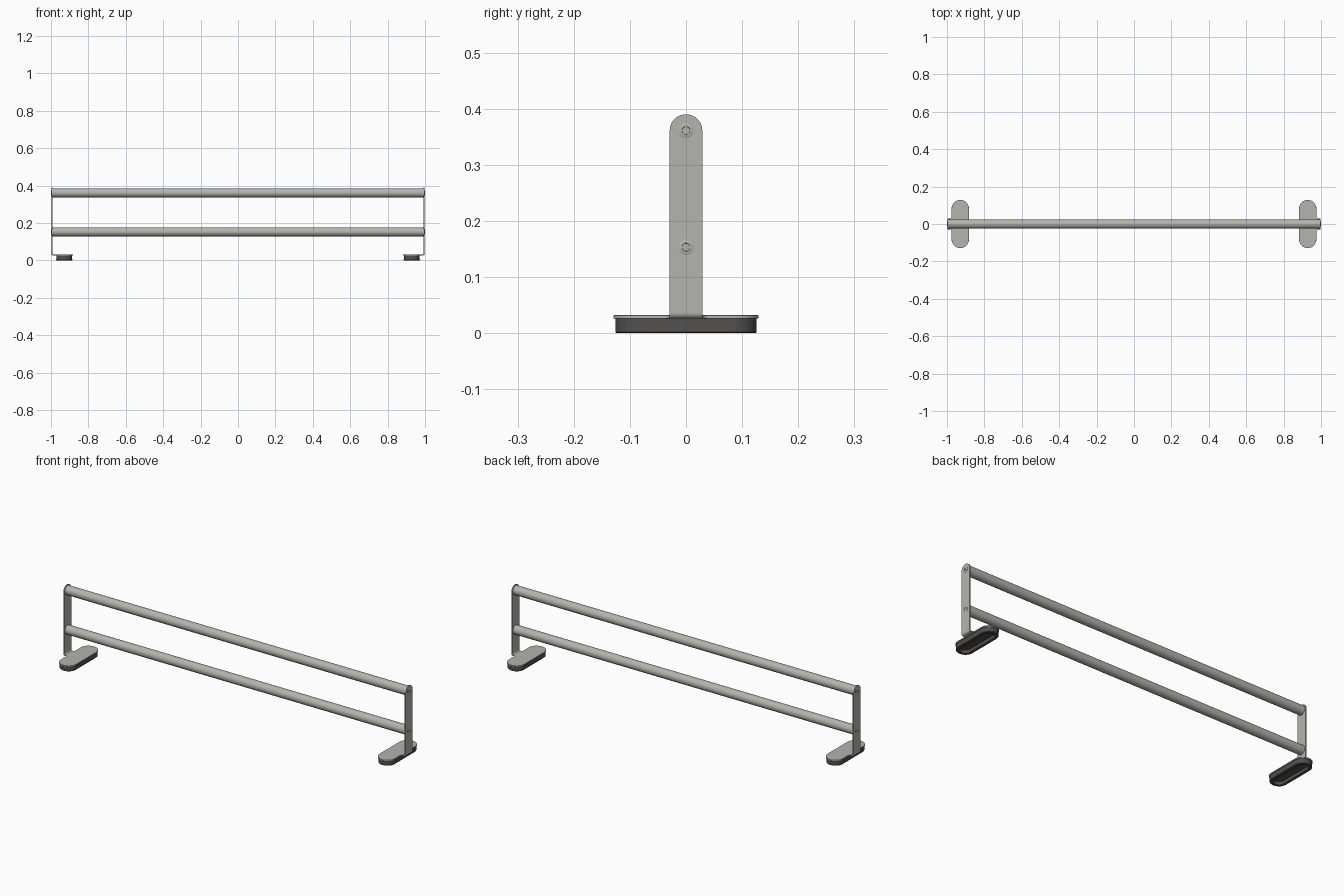
import bpy, bmesh, math
from math import sin, cos, pi
from mathutils import Vector

if "Cube" in bpy.data.objects:
    bpy.data.objects.remove(bpy.data.objects["Cube"])


def material(name, rgb):
    m = bpy.data.materials.new(name)
    m.diffuse_color = (*rgb, 1)
    m.use_nodes = True
    m.node_tree.nodes["Principled BSDF"].inputs["Base Color"].default_value = m.diffuse_color
    return m


STEEL = material("brushed steel", (0.46, 0.46, 0.42))
RUBBER = material("dark rubber", (0.085, 0.08, 0.072))


def arc(cx, cy, r, a0, a1, n=16):
    return [(cx + r * cos(a0 + (a1 - a0) * i / n), cy + r * sin(a0 + (a1 - a0) * i / n))
            for i in range(n + 1)]


def capsule(cx, r, half):
    """Slot outline in x/y, long along y."""
    return arc(cx, half - r, r, 0, pi) + arc(cx, r - half, r, pi, 2 * pi)


def finish(name, bm, mat, bevel=0):
    bmesh.ops.recalc_face_normals(bm, faces=bm.faces)
    me = bpy.data.meshes.new(name)
    bm.to_mesh(me)
    bm.free()
    ob = bpy.data.objects.new(name, me)
    bpy.context.collection.objects.link(ob)
    me.materials.append(mat)
    if bevel:
        b = ob.modifiers.new("edge", 'BEVEL')
        b.width, b.segments, b.limit_method = bevel, 3, 'ANGLE'
        b.angle_limit = math.radians(50)
    bpy.ops.object.select_all(action='DESELECT')
    bpy.context.view_layer.objects.active = ob
    ob.select_set(True)
    bpy.ops.object.shade_smooth_by_angle(angle=math.radians(40))
    return ob


def prism(name, pts, place, depth, mat, bevel=0):
    """Extrude an outline; place maps 2D points into space."""
    bm = bmesh.new()
    f = bm.faces.new([bm.verts.new(place(*p)) for p in pts])
    r = bmesh.ops.extrude_face_region(bm, geom=[f])
    bmesh.ops.translate(bm, vec=Vector(depth),
                        verts=[v for v in r['geom'] if isinstance(v, bmesh.types.BMVert)])
    return finish(name, bm, mat, bevel)


def lathe(name, prof, x_dir, z, mat, closed=False, n=32):
    """Revolve (x, radius) points around a line along x at height z."""
    bm = bmesh.new()
    rings = [[bm.verts.new((x * x_dir, r * cos(2 * pi * i / n), z + r * sin(2 * pi * i / n)))
              for i in range(n)] for x, r in prof]
    for a, b in zip(rings, rings[1:]):
        for i in range(n):
            j = (i + 1) % n
            bm.faces.new((a[i], a[j], b[j], b[i]))
    if closed:
        bm.faces.new(rings[0])
        bm.faces.new(rings[-1])
    return finish(name, bm, mat)


T = 0.006            # plate thickness
X = 0.998            # outer face of the upright
W = 0.029            # half width of the upright
Z0 = 0.026           # underside of the foot plate
R = 0.01             # outer bend radius
FX, FR, FH = 0.929, 0.046, 0.129   # foot centre, radius, half length
RAILS = (0.361, 0.153)

# Two horizontal round rails
for label, z in zip(("upper", "lower"), RAILS):
    lathe(label + "_rail", [(-X + T, 0.024), (X - T, 0.024)], 1, z, STEEL, True, 48)

for s, side in ((-1, "left"), (1, "right")):
    # Upright plate with a round top
    outline = [(-W, Z0 + R), (W, Z0 + R)] + arc(0, 0.39 - W, W, 0, pi, 32)
    prism(side + "_upright", outline, lambda y, z: (s * X, y, z), (-s * T, 0, 0), STEEL)

    # Bend between the upright and the foot plate
    bend = arc(X - R, Z0 + R, R, 0, -pi / 2, 8) + arc(X - R, Z0 + R, R - T, -pi / 2, 0, 8)
    prism(side + "_bend", bend, lambda x, z: (s * x, -W, z), (0, 2 * W, 0), STEEL)

    # Foot plate: slot shape with a filleted neck towards the upright
    xe, f = FX + FR, 0.012
    neck = ([(X - R, -W), (X - R, W)] + arc(xe + f, W + f, f, -pi / 2, -pi, 6)
            + arc(FX, FH - FR, FR, 0, pi, 24) + arc(FX, FR - FH, FR, pi, 2 * pi, 24)
            + arc(xe + f, -W - f, f, pi, pi / 2, 6))
    prism(side + "_foot_plate", neck, lambda x, y: (s * x, y, Z0), (0, 0, T), STEEL, 0.0015)

    # Hollow rubber pad: outer wall, bottom rim, inner wall, recessed floor
    bm = bmesh.new()
    levels = ((0.042, 0.126, Z0), (0.043, 0.126, 0.002), (0.041, 0.124, 0.0),
              (0.027, 0.11, 0.0), (0.026, 0.109, 0.016))
    rings = [[bm.verts.new((s * x, y, z)) for x, y in capsule(FX, r, h)] for r, h, z in levels]
    for a, b in zip(rings, rings[1:]):
        for i in range(len(a)):
            j = (i + 1) % len(a)
            bm.faces.new((a[i], a[j], b[j], b[i]))
    bm.faces.new(rings[0])
    bm.faces.new(rings[-1])
    finish(side + "_rubber_pad", bm, RUBBER)

    # Socket screws at the rail ends
    for label, z in zip(("upper", "lower"), RAILS):
        lathe(f"{side}_{label}_screw", [(X - 0.001, 0.0135), (X + 0.001, 0.0135), (X + 0.002, 0.0115),
              (X + 0.002, 0.0075), (X + 0.0003, 0.007), (X + 0.0003, 0.003), (X + 0.001, 0.003)],
              s, z, STEEL, True, 24)
